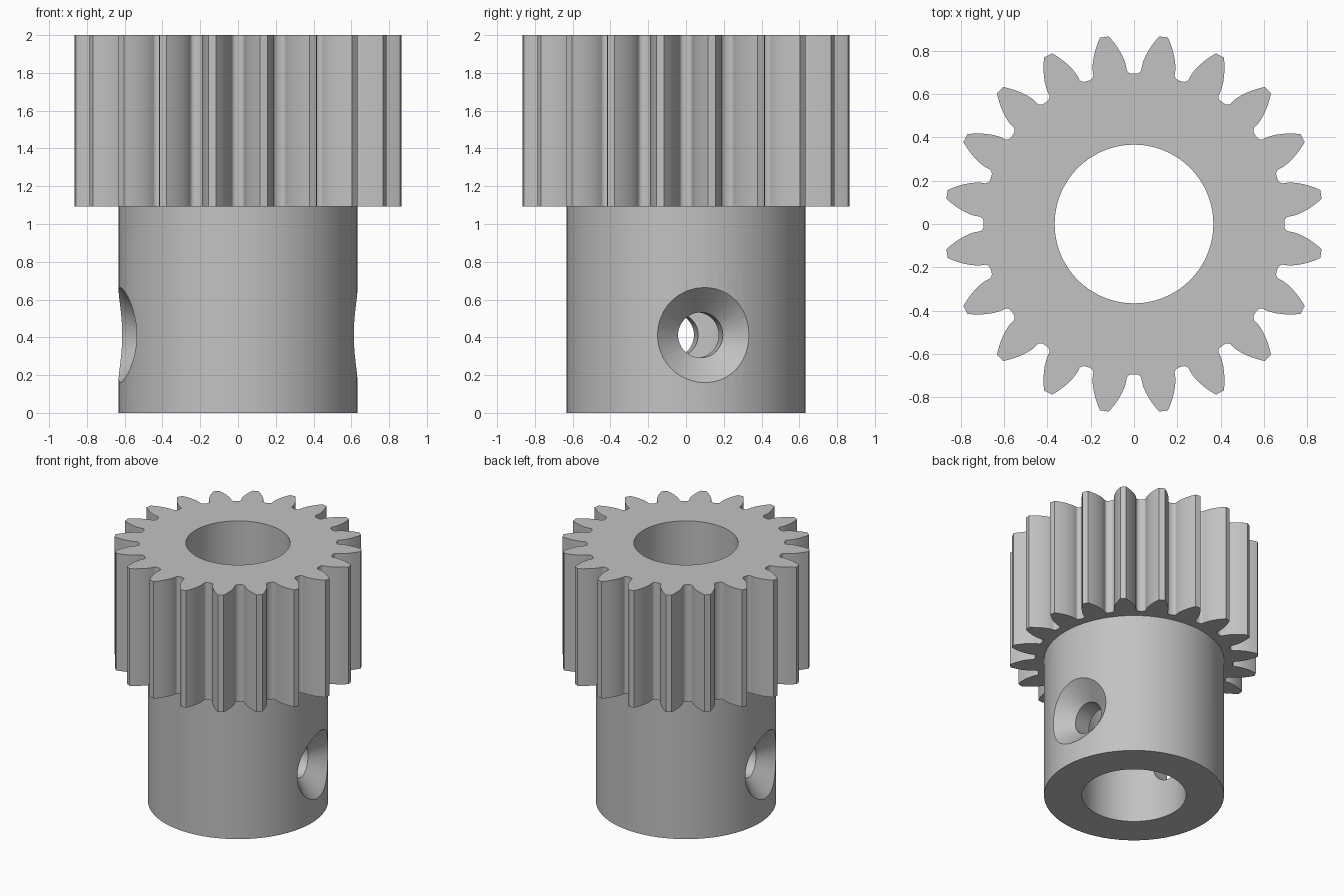
import bpy, bmesh, math
from mathutils import Matrix, Vector

if "Cube" in bpy.data.objects:
    bpy.data.objects.remove(bpy.data.objects["Cube"], do_unlink=True)

TEETH = 20
TIP_R, PITCH_R, ROOT_R = 0.873, 0.794, 0.693
HUB_R, BORE_R = 0.632, 0.366
GEAR_Z, TOP_Z = 1.093, 2.0
PRESSURE = math.radians(25)
HOLE_R, CHAMFER, HOLE_Z = 0.12, 0.132, 0.412

steel = bpy.data.materials.new("steel_grey")
steel.use_nodes = True
grey = (0.54, 0.54, 0.54, 1)
steel.diffuse_color = grey
steel.node_tree.nodes["Principled BSDF"].inputs["Base Color"].default_value = grey


def make_object(name, bm):
    bmesh.ops.recalc_face_normals(bm, faces=bm.faces)
    mesh = bpy.data.meshes.new(name)
    bm.to_mesh(mesh)
    bm.free()
    mesh.materials.append(steel)
    obj = bpy.data.objects.new(name, mesh)
    bpy.context.collection.objects.link(obj)
    return obj


def bridge(bm, low, high):
    n = len(low)
    for i in range(n):
        j = (i + 1) % n
        bm.faces.new((low[i], low[j], high[j], high[i]))


def prism(name, outline, z0, z1):
    bm = bmesh.new()
    low, high = ([bm.verts.new((x, y, z)) for x, y in outline] for z in (z0, z1))
    bm.faces.new(low[::-1])
    bm.faces.new(high)
    bridge(bm, low, high)
    return make_object(name, bm)


def polar(r, a):
    return r * math.cos(a), r * math.sin(a)


def circle(r, n=72):
    return [polar(r, math.tau * i / n) for i in range(n)]


def involute(a):
    return math.tan(a) - a


def gear_outline():
    """Involute flanks joined by rounded roots, repeated for every tooth."""
    base_r = PITCH_R * math.cos(PRESSURE)
    half_step = math.pi / TEETH
    flank = []
    for i in range(9):
        r = base_r + (TIP_R - base_r) * i / 8
        half = half_step / 2 + involute(PRESSURE) - involute(math.acos(min(1, base_r / r)))
        flank.append((r, half))
    gap = half_step - flank[0][1]
    # Rounded root, from gap centre to flank base
    root = []
    for i in range(6):
        t = math.pi / 2 * i / 6
        root.append((base_r - (base_r - ROOT_R) * math.cos(t) ** 0.8,
                     half_step - gap * math.sin(t) ** 0.8))
    side = root + flank
    tooth = [(r, -a) for r, a in side] + [(r, a) for r, a in side[:0:-1]]
    return [polar(r, a + half_step * (2 * k + 1)) for k in range(TEETH) for r, a in tooth]


def screw_hole_cutter(name, turn, n=48):
    """Radial drill with an even chamfer following the round hub."""
    bm = bmesh.new()
    rings = [[], [], []]
    for i in range(n):
        c, s = polar(1, math.tau * i / n)
        u, v = HOLE_R * c, HOLE_R * s
        inner = Vector((math.sqrt(HUB_R ** 2 - u * u) - CHAMFER, u, v))
        wide = HOLE_R + CHAMFER
        arc = wide * c / HUB_R
        outer = Vector((HUB_R * math.cos(arc), HUB_R * math.sin(arc), wide * s))
        for ring, p in zip(rings, (Vector((0.2, u, v)), inner, inner.lerp(outer, 1.4))):
            ring.append(bm.verts.new(p))
    bm.faces.new(rings[0][::-1])
    bridge(bm, rings[0], rings[1])
    bridge(bm, rings[1], rings[2])
    apex = bm.verts.new((0.9, 0, 0))
    for i in range(n):
        bm.faces.new((rings[2][i], rings[2][(i + 1) % n], apex))
    bm.transform(Matrix.Translation((0, 0, HOLE_Z)) @ Matrix.Rotation(turn, 4, "Z"))
    return make_object(name, bm)


def combine(target, tool, operation):
    mod = target.modifiers.new(operation.lower(), "BOOLEAN")
    mod.operation, mod.object, mod.solver = operation, tool, "EXACT"
    bpy.context.view_layer.objects.active = target
    bpy.ops.object.modifier_apply(modifier=mod.name)
    bpy.data.objects.remove(tool, do_unlink=True)


# Toothed head and plain hub
bpy.ops.object.select_all(action="DESELECT")
gear = prism("pinion_gear", gear_outline(), GEAR_Z, TOP_Z)
combine(gear, prism("hub", circle(HUB_R), 0, 1.5), "UNION")

# Shaft bore and the two opposite screw holes
combine(gear, prism("bore_cutter", circle(BORE_R), -0.2, 2.2), "DIFFERENCE")
for side in range(2):
    turn = math.radians(9) + math.pi * side
    combine(gear, screw_hole_cutter("screw_hole_cutter", turn), "DIFFERENCE")

gear.select_set(True)
bpy.context.view_layer.objects.active = gear
bpy.ops.object.shade_smooth_by_angle(angle=math.radians(28))
